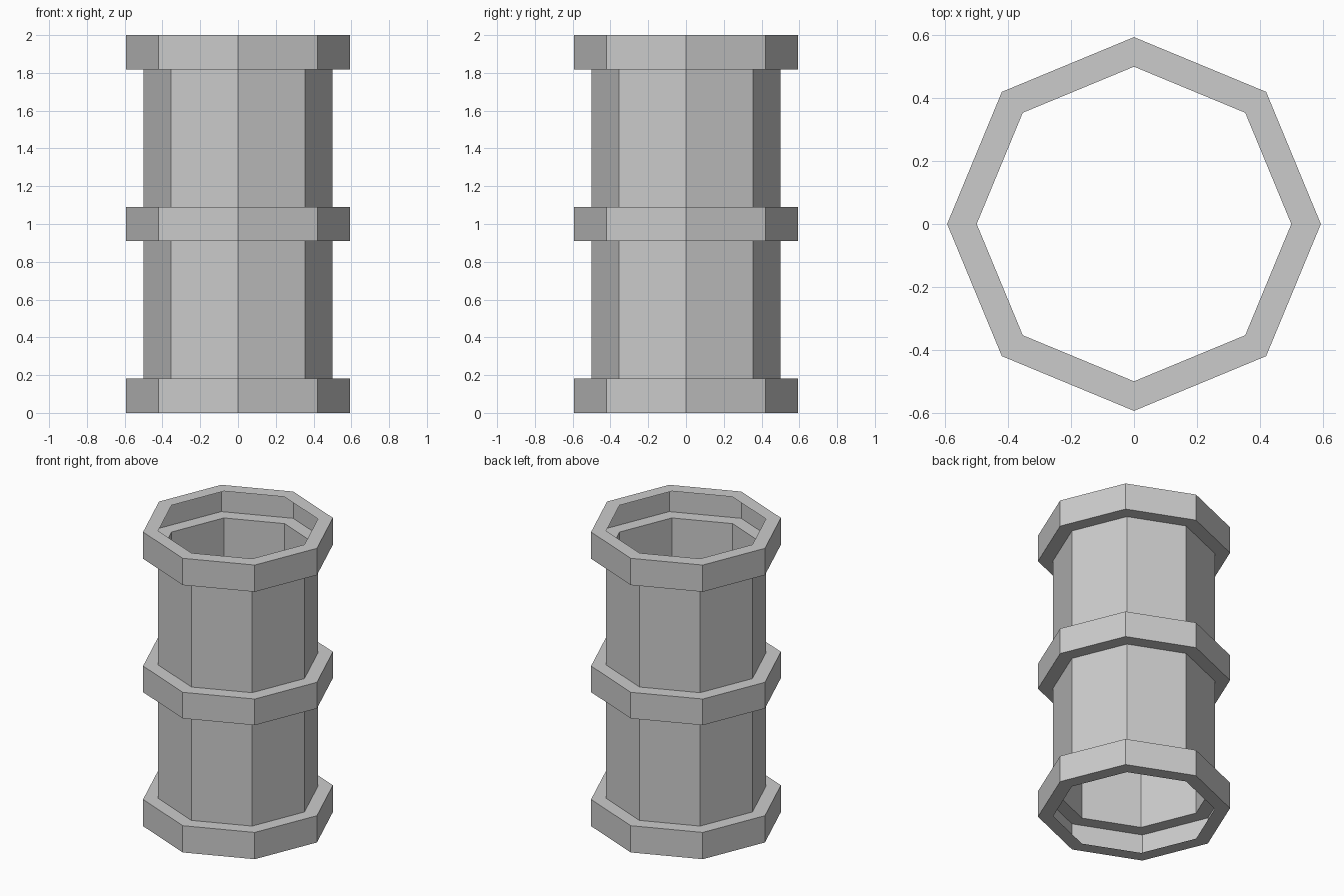
import bpy, bmesh
from math import cos, sin, tau

if "Cube" in bpy.data.objects:
    bpy.data.objects.remove(bpy.data.objects["Cube"])

SIDES = 8
R_BODY, R_COLLAR = 0.5, 0.594
COLLARS = [(0.0, 0.182), (0.911, 1.089), (1.818, 2.0)]

# Single-skin pipe profile: each collar bulges outward and is hollow behind
profile = []
for low, high in COLLARS:
    profile += [(R_BODY, low), (R_COLLAR, low), (R_COLLAR, high), (R_BODY, high)]

# Sweep the profile around z as eight flat sides
bm = bmesh.new()
rings = [[bm.verts.new((r * cos(tau * i / SIDES), r * sin(tau * i / SIDES), z))
          for i in range(SIDES)] for r, z in profile]
for a, b in zip(rings, rings[1:]):
    for i in range(SIDES):
        j = (i + 1) % SIDES
        bm.faces.new((a[i], a[j], b[j], b[i]))

mesh = bpy.data.meshes.new("collared_pipe")
bm.to_mesh(mesh)
bm.free()
pipe = bpy.data.objects.new("collared_pipe", mesh)
bpy.context.collection.objects.link(pipe)
